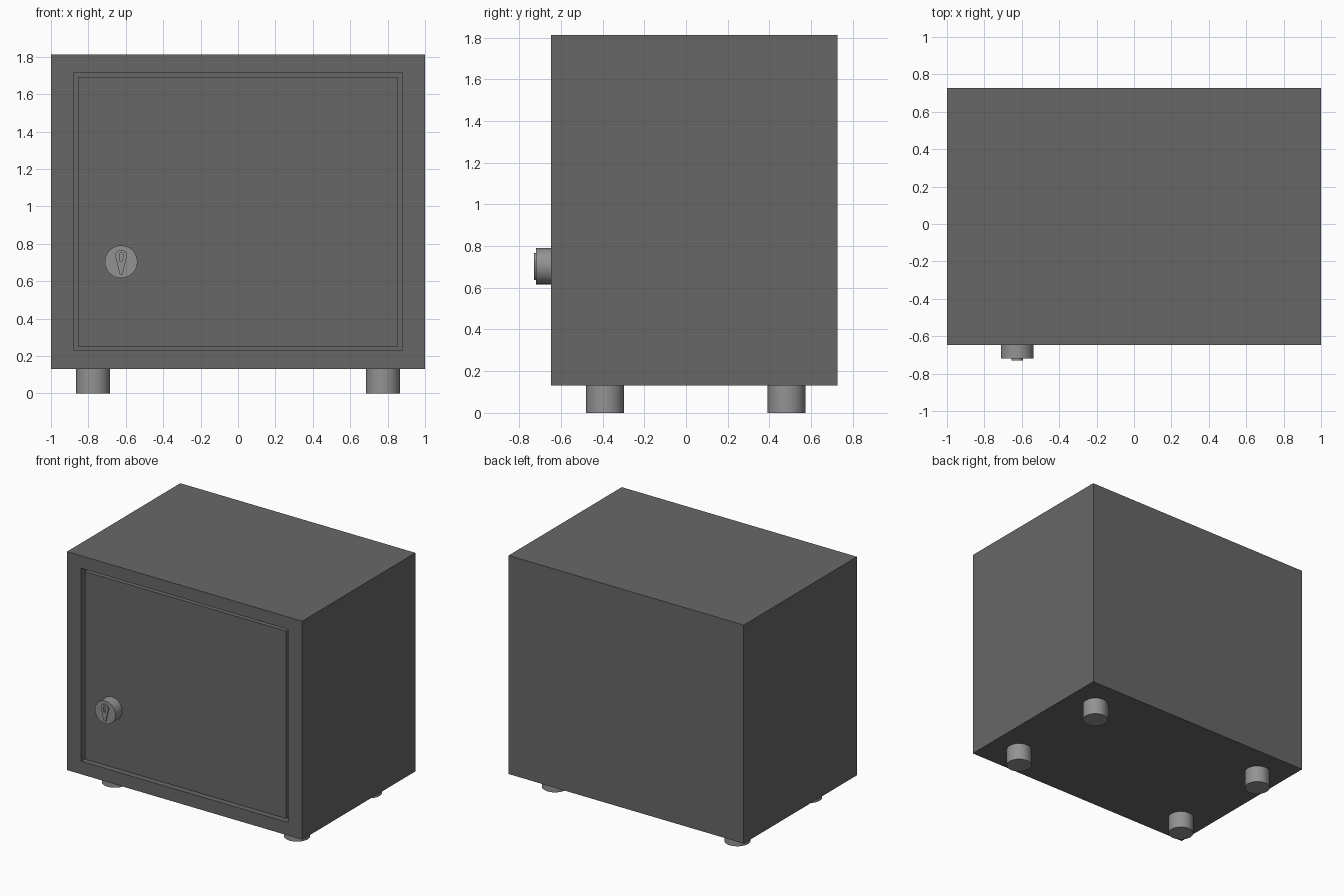
import bpy, bmesh, math

if "Cube" in bpy.data.objects:
    bpy.data.objects.remove(bpy.data.objects["Cube"])

FRONT, BACK, BOTTOM, TOP = -0.648, 0.727, 0.132, 1.812


def make_material(name, value):
    mat = bpy.data.materials.new(name)
    mat.diffuse_color = (value, value, value, 1)
    mat.use_nodes = True
    mat.node_tree.nodes["Principled BSDF"].inputs["Base Color"].default_value = mat.diffuse_color
    return mat


DARK = make_material("dark_paint", 0.137)
METAL = make_material("grey_metal", 0.29)


def add_box(name, x0, x1, y0, y1, z0, z1):
    bpy.ops.mesh.primitive_cube_add(size=1, location=((x0 + x1) / 2, (y0 + y1) / 2, (z0 + z1) / 2))
    ob = bpy.context.object
    ob.name = name
    ob.scale = (x1 - x0, y1 - y0, z1 - z0)
    bpy.ops.object.transform_apply(location=False, rotation=False, scale=True)
    ob.data.materials.append(DARK)
    return ob


def add_cylinder(name, radius, depth, location, rotation=(0, 0, 0)):
    bpy.ops.mesh.primitive_cylinder_add(vertices=48, radius=radius, depth=depth,
                                        location=location, rotation=rotation)
    ob = bpy.context.object
    ob.name = name
    ob.data.materials.append(METAL)
    bpy.ops.object.shade_smooth_by_angle(angle=math.radians(35))
    return ob


def teardrop(cz, r, tip_z, tip_w, steps=16):
    # rounded head narrowing to a blunt tip
    pts = [(r * math.cos(a), cz + r * math.sin(a))
           for a in (math.radians(-10 + 200 * i / steps) for i in range(steps + 1))]
    return pts + [(-tip_w, tip_z), (tip_w, tip_z)]


# Cabinet shell with a recessed door opening
body = add_box("cabinet_body", -1, 1, FRONT, BACK, BOTTOM, TOP)
bm = bmesh.new()
bm.from_mesh(body.data)
bm.faces.ensure_lookup_table()
front = min(bm.faces, key=lambda f: f.calc_center_median().y)
bmesh.ops.inset_individual(bm, faces=[front], thickness=0.1)
mid_z = (BOTTOM + TOP) / 2
for v in front.verts:
    v.co.x = math.copysign(0.88, v.co.x)
    v.co.z = (1.716 if v.co.z > 0 else 0.232) - mid_z
recess = bmesh.ops.extrude_discrete_faces(bm, faces=[front])["faces"][0]
for v in recess.verts:
    v.co.y += 0.06
bm.to_mesh(body.data)
bm.free()

# Door panel sitting in the opening with a thin gap
add_box("door", -0.856, 0.856, FRONT + 0.01, FRONT + 0.06, 0.251, 1.693)

# Lock barrel
LX, LZ = -0.625, 0.704
add_cylinder("lock_barrel", 0.087, 0.082, (LX, -0.679, LZ), (math.pi / 2, 0, 0))

# Raised escutcheon with a keyhole slot through it
curve = bpy.data.curves.new("keyhole_plate", "CURVE")
curve.dimensions = "2D"
curve.fill_mode = "BOTH"
curve.extrude = 0.005
outer = teardrop(0.033, 0.031, -0.067, 0.007)
slot = teardrop(0.038, 0.010, 0.004, 0.008, 10)
for pts in (outer, slot):
    sp = curve.splines.new("POLY")
    sp.points.add(len(pts) - 1)
    for p, (x, y) in zip(sp.points, pts):
        p.co = (x, y, 0, 1)
    sp.use_cyclic_u = True
plate = bpy.data.objects.new("keyhole_plate", curve)
bpy.context.collection.objects.link(plate)
plate.location = (LX, -0.724, LZ)
plate.rotation_euler = (math.pi / 2, 0, 0)
bpy.ops.object.select_all(action="DESELECT")
plate.select_set(True)
bpy.context.view_layer.objects.active = plate
bpy.ops.object.convert(target="MESH")
bpy.context.object.data.materials.append(METAL)

# Four round feet
for side, x in (("left", -0.775), ("right", 0.775)):
    for end, y in (("front", -0.388), ("back", 0.483)):
        add_cylinder(f"{end}_{side}_foot", 0.091, BOTTOM, (x, y, BOTTOM / 2))
